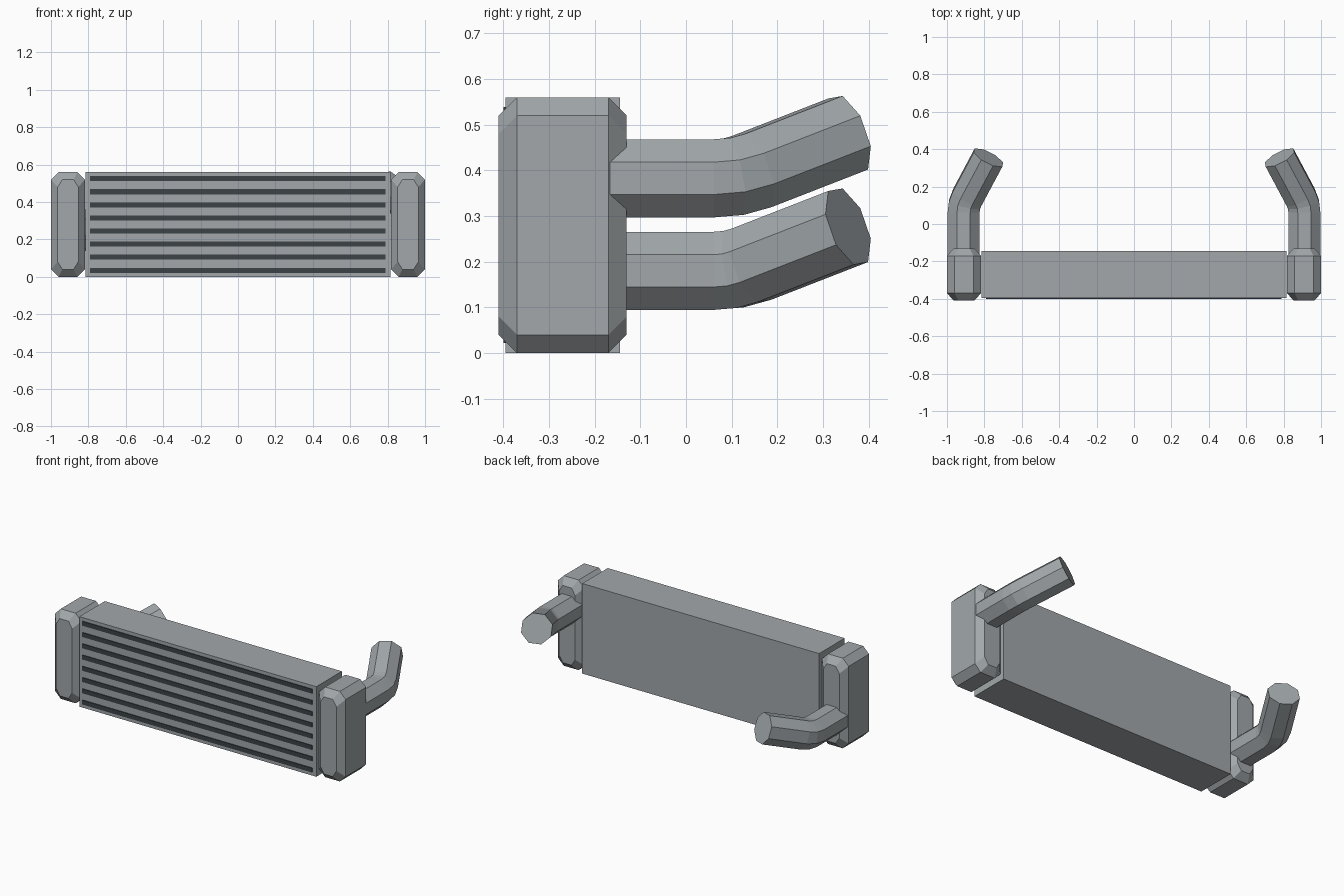
import bpy, bmesh, math
from mathutils import Vector

if "Cube" in bpy.data.objects:
    bpy.data.objects.remove(bpy.data.objects["Cube"])


def material(name, rgb):
    m = bpy.data.materials.new(name)
    m.diffuse_color = (*rgb, 1)
    m.use_nodes = True
    m.node_tree.nodes["Principled BSDF"].inputs["Base Color"].default_value = m.diffuse_color
    return m


METAL = material("grey metal", (0.36, 0.39, 0.405))
DARK = material("dark slot", (0.045, 0.055, 0.06))


def finish(name, bm, mat):
    bmesh.ops.recalc_face_normals(bm, faces=bm.faces)
    mesh = bpy.data.meshes.new(name)
    bm.to_mesh(mesh)
    bm.free()
    mesh.materials.append(mat)
    ob = bpy.data.objects.new(name, mesh)
    bpy.context.collection.objects.link(ob)
    return ob


def box(name, lo, hi, mat):
    bm = bmesh.new()
    bmesh.ops.create_cube(bm, size=1)
    for v in bm.verts:
        v.co = [l + (c + 0.5) * (h - l) for c, l, h in zip(v.co, lo, hi)]
    return finish(name, bm, mat)


def loft(name, rings, mat):
    """Skin a list of equal-length point rings and cap both ends."""
    bm = bmesh.new()
    rows = [[bm.verts.new(p) for p in ring] for ring in rings]
    n = len(rows[0])
    for a, b in zip(rows, rows[1:]):
        for i in range(n):
            j = (i + 1) % n
            bm.faces.new((a[i], a[j], b[j], b[i]))
    bm.faces.new(rows[0])
    bm.faces.new(rows[-1])
    return finish(name, bm, mat)


def octagon(cx, y, cz, hx, hz, cut_x, cut_z):
    """Rectangle in the xz plane with its corners cut off."""
    quarter = [(hx, hz - cut_z), (hx - cut_x, hz)]
    pts = quarter + [(-x, z) for x, z in quarter[::-1]]
    pts += [(-x, -z) for x, z in pts]
    return [(cx + x, y, cz + z) for x, z in pts]


# Finned core with dark slots across the front
box("core", (-0.815, -0.395, 0), (0.815, -0.144, 0.56), METAL)
for i in range(8):
    z = 0.035 + 0.07 * i
    box(f"slot_{i + 1}", (-0.792, -0.4, z - 0.0135), (0.788, -0.394, z + 0.0135), DARK)

for side, label, pipe_z in ((-1, "left", 0.18), (1, "right", 0.3825)):
    # Chamfered end tank
    cx = side * 0.909
    big = (0.28, 0.04, 0.04)
    small = (0.24, 0.025, 0.04)
    loft(f"{label}_end_tank", [
        octagon(cx, -0.41, 0.28, 0.055, *small),
        octagon(cx, -0.37, 0.28, 0.091, *big),
        octagon(cx, -0.17, 0.28, 0.091, *big),
        octagon(cx, -0.13, 0.28, 0.055, *small)], METAL)

    # Eight-sided pipe that bends inward and upward
    base = Vector((side * 0.911, 0, pipe_z))
    bend = Vector((0, 0.106, 0))
    tip = Vector((-side * 0.133, 0.355, 0.097))
    out = (tip - bend).normalized()
    start, end = bend - Vector((0, 0.045, 0)), bend + out * 0.045
    forward = Vector((0, 1, 0))
    path = [(Vector((0, -0.18, 0)), forward), (start, forward),
            ((start + 2 * bend + end) / 4, (forward + out).normalized()),
            (end, out), (tip, out)]
    radius = 0.0855 / math.cos(math.pi / 8)
    rings = []
    for point, tangent in path:
        turn = forward.rotation_difference(tangent)
        ring = []
        for k in range(8):
            a = (k + 0.5) * math.pi / 4
            ring.append(base + point + turn @ Vector((radius * math.cos(a), 0, radius * math.sin(a))))
        rings.append(ring)
    loft(f"{label}_pipe", rings, METAL)
